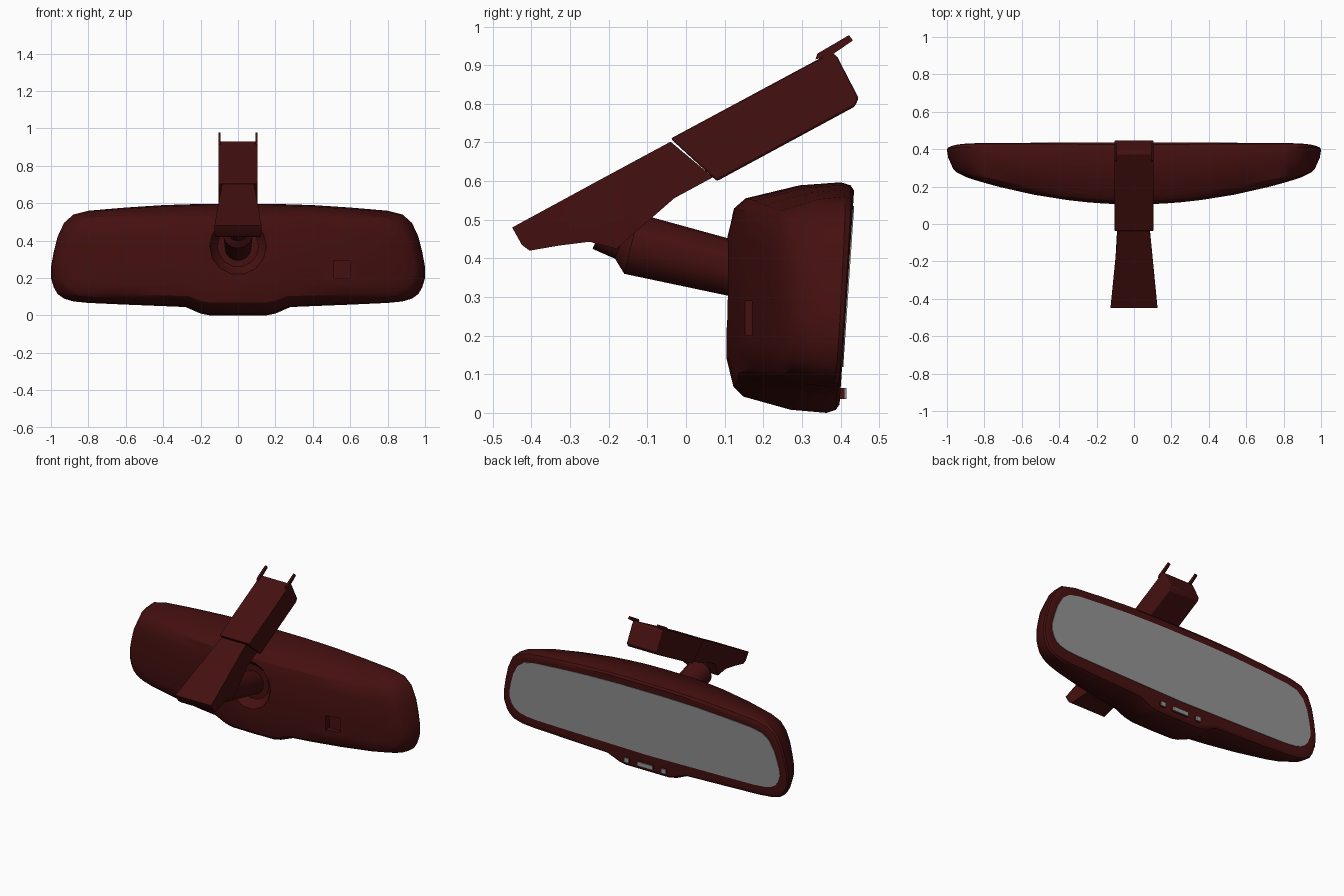
import bpy, bmesh, math
from mathutils import Vector

cube = bpy.data.objects.get("Cube")
if cube:
    bpy.data.objects.remove(cube)


def material(name, colour):
    m = bpy.data.materials.new(name)
    m.use_nodes = True
    m.diffuse_color = (*colour, 1)
    m.node_tree.nodes["Principled BSDF"].inputs["Base Color"].default_value = (*colour, 1)
    return m


RED = material("dark red plastic", (0.06, 0.005, 0.005))
GREY = material("grey glass", (0.3, 0.3, 0.3))


def finish(bm, name, mat, angle=30):
    bmesh.ops.recalc_face_normals(bm, faces=bm.faces[:])
    mesh = bpy.data.meshes.new(name)
    bm.to_mesh(mesh)
    bm.free()
    mesh.materials.append(mat)
    ob = bpy.data.objects.new(name, mesh)
    bpy.context.collection.objects.link(ob)
    bpy.ops.object.select_all(action='DESELECT')
    ob.select_set(True)
    bpy.context.view_layer.objects.active = ob
    bpy.ops.object.shade_smooth_by_angle(angle=math.radians(angle))
    return ob


def bevel(ob, width):
    mod = ob.modifiers.new("soft_edges", 'BEVEL')
    mod.width = width
    mod.segments = 2


def loft(columns, rings, place, name, mat):
    """Skin rings of (depth, inset); each ring is a top row and a bottom row of columns."""
    bm = bmesh.new()
    n = len(columns)
    outline = [(x, t) for x, t, b in columns] + [(x, b) for x, t, b in reversed(columns)]
    loops = [[bm.verts.new(place(x, z, *ring)) for x, z in outline] for ring in rings]
    for a, b in zip(loops, loops[1:]):
        for i in range(2 * n):
            j = (i + 1) % (2 * n)
            bm.faces.new((a[i], a[j], b[j], b[i]))
    for loop in (loops[0], loops[-1]):
        for i in range(n - 1):
            bm.faces.new((loop[i], loop[i + 1], loop[-2 - i], loop[-1 - i]))
    return finish(bm, name, mat)


def prism(pts, half_width, name, mat, x=0):
    """Side profile in y, z spread across x by a width rule."""
    bm = bmesh.new()
    sides = [[bm.verts.new((x + s * half_width(y), y, z)) for y, z in pts] for s in (-1, 1)]
    for side in sides:
        bm.faces.new(side)
    for i in range(len(pts)):
        j = (i + 1) % len(pts)
        bm.faces.new((sides[0][i], sides[0][j], sides[1][j], sides[1][i]))
    bmesh.ops.triangulate(bm, faces=[f for f in bm.faces if len(f.verts) > 4])
    return finish(bm, name, mat)


def lathe(profile, start, end, sides, name, mat):
    """Round part from (distance, radius) pairs along the axis start to end."""
    start = Vector(start)
    axis = (Vector(end) - start).normalized()
    u = Vector((1, 0, 0))
    v = axis.cross(u)
    bm = bmesh.new()
    angles = [math.tau * k / sides for k in range(sides)]
    loops = [[bm.verts.new(start + axis * d + (u * math.cos(a) + v * math.sin(a)) * r)
              for a in angles] for d, r in profile]
    for a, b in zip(loops, loops[1:]):
        for i in range(sides):
            j = (i + 1) % sides
            bm.faces.new((a[i], a[j], b[j], b[i]))
    bm.faces.new(loops[0])
    bm.faces.new(loops[-1])
    return finish(bm, name, mat)


def box(name, lo, hi, mat):
    return prism([(lo[1], lo[2]), (hi[1], lo[2]), (hi[1], hi[2]), (lo[1], hi[2])],
                 lambda y: (hi[0] - lo[0]) / 2, name, mat, (lo[0] + hi[0]) / 2)


def cut(ob, cutter):
    mod = ob.modifiers.new("recess", 'BOOLEAN')
    mod.operation = 'DIFFERENCE'
    mod.solver = 'EXACT'
    mod.object = cutter
    bpy.context.view_layer.objects.active = ob
    bpy.ops.object.modifier_apply(modifier=mod.name)
    bpy.data.objects.remove(cutter)


# Mirror housing: half outline as (x, top, bottom), mirrored
half = [(0, .597, 0), (.15, .597, 0), (.2, .596, .01), (.28, .594, .045), (.4, .59, .05),
        (.6, .577, .058), (.8, .56, .067), (.88, .54, .075), (.93, .495, .09),
        (.965, .42, .115), (.985, .34, .15), (1, .26, .2)]


def mirrored(cols):
    return [(-x, t, b) for x, t, b in reversed(cols[1:])] + cols


def back(z):
    return 0.396 + 0.068 * z


def inset_point(x, z, d):
    return x * (1 - 0.8 * d), 0.3 + (z - 0.3) * (1 - d / 0.3)


def shell_point(x, z, depth, inset):
    x, z = inset_point(x, z, inset)
    front = 0.105 + 0.18 * x * x
    return x, back(z) + depth * (front - back(z)), z


rings = [(0, .045), (0, .022), (.03, .008), (.11, 0), (.43, .008), (.85, .042), (.94, .068), (1, .14)]
housing = loft(mirrored(half), rings, shell_point, "mirror_housing", RED)

# Round socket and small notch in the front of the housing
cut(housing, lathe([(0, .165), (.05, .15), (.09, .11)], (0, .065, .37), (0, .2, .37), 14, "socket_cutter", RED))
cut(housing, box("notch_cutter", (.51, .05, .2), (.6, .19, .29), RED))
bpy.context.view_layer.objects.active = housing
housing.select_set(True)
bpy.ops.object.shade_smooth_by_angle(angle=math.radians(30))


# Reflective glass on the back
def glass_point(x, z, offset, inset):
    x, z = inset_point(x, z, inset)
    return x, back(z) + offset, z


glass_half = [(x, t, max(b, .05 + .02 * x) + .022) for x, t, b in half]
loft(mirrored(glass_half), [(-.004, .062), (.003, .062)], glass_point, "mirror_glass", GREY)

# Control buttons on the chin
for name, x, w, h in (("left_button", .13, .016, .014), ("centre_button", 0, .055, .013),
                      ("right_button", -.13, .016, .014)):
    box(name, (x - w, .38, .05 - h), (x + w, .41, .05 + h), RED)
    box(name + "_face", (x - w, .409, .05 - h), (x + w, .415, .05 + h), GREY)

# Stem joining the housing to the bracket
lathe([(0, .045), (.035, .08), (.3, .072), (.36, .07)], (0, -.175, .446), (0, .2, .355), 20, "stem", RED)
lathe([(0, .055), (.08, .055)], (0, -.22, .475), (0, -.14, .44), 16, "stem_neck", RED)

# Lower bracket, flaring toward its front end
prism([(-.45, .48), (-.22, .605), (-.04, .702), (.07, .61), (-.03, .556), (-.15, .556),
       (-.175, .53), (-.15, .51), (-.18, .425), (-.25, .443), (-.33, .433), (-.405, .42), (-.425, .435)],
      lambda y: .085 + .1 * max(0, -.04 - y), "lower_bracket", RED)

# Upper cover and its two end prongs
cover = prism([(-.04, .71), (.375, .933), (.39, .925), (.447, .815), (.437, .793), (.08, .6)],
              lambda y: .105, "upper_cover", RED)
bevel(cover, .006)
for name, s in (("left_prong", 1), ("right_prong", -1)):
    prism([(.335, .915), (.34, .93), (.422, .978), (.432, .964), (.375, .925)],
          lambda y: .006, name, RED, s * .099)
